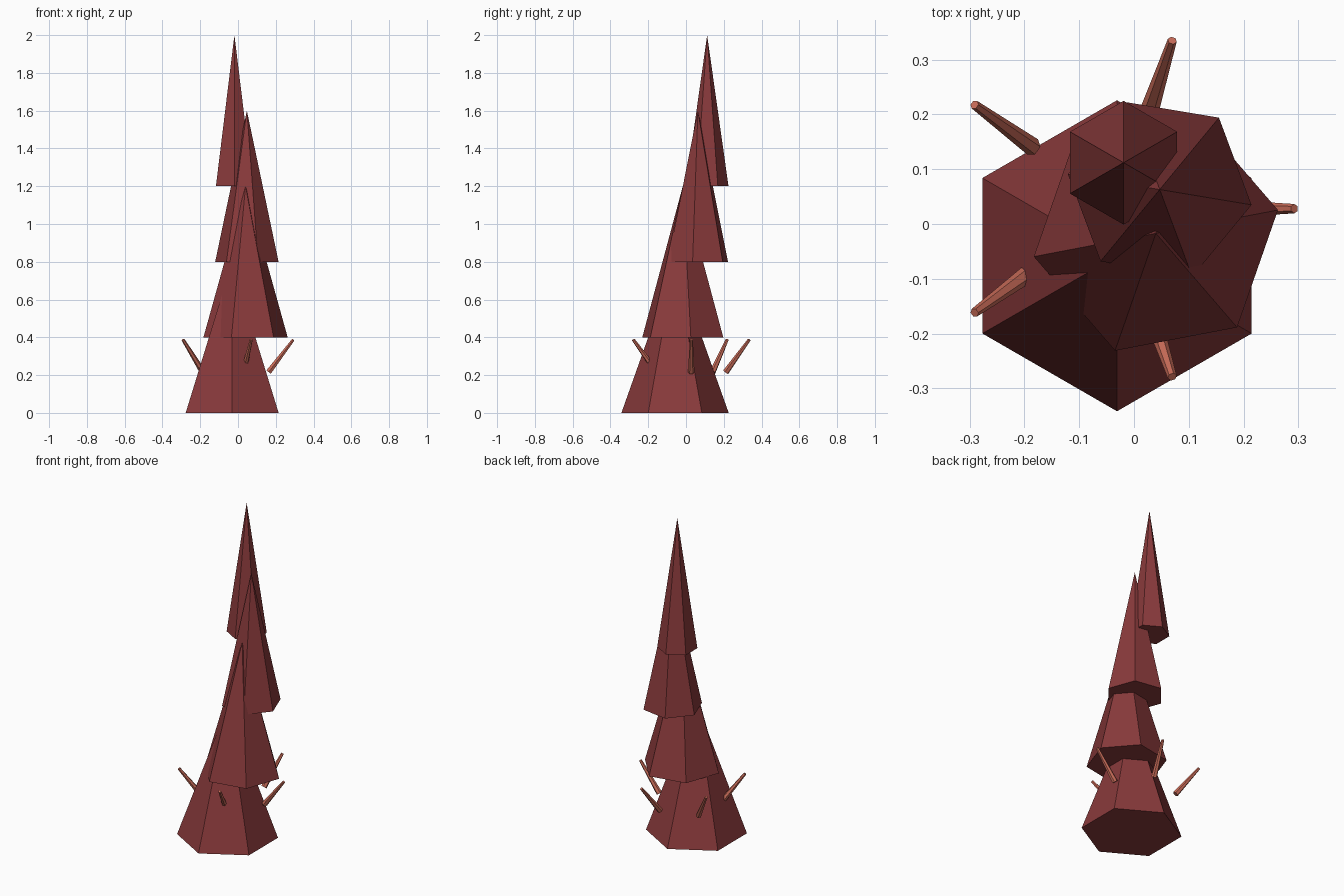
import bpy, math
from mathutils import Vector

if "Cube" in bpy.data.objects:
    bpy.data.objects.remove(bpy.data.objects["Cube"])


def material(name, color):
    m = bpy.data.materials.new(name)
    m.diffuse_color = (*color, 1)
    m.use_nodes = True
    m.node_tree.nodes["Principled BSDF"].inputs["Base Color"].default_value = m.diffuse_color
    return m


foliage = material("dark red", (0.25, 0.042, 0.044))
bark = material("copper brown", (0.59, 0.15, 0.10))


def cone(name, p0, p1, r0, r1, spin, mat):
    """Six-sided cone running from p0 to p1; spin turns the first corner."""
    p0, p1 = Vector(p0), Vector(p1)
    axis = p1 - p0
    bpy.ops.mesh.primitive_cone_add(vertices=6, radius1=r0, radius2=r1, depth=axis.length)
    ob = bpy.context.object
    ob.name = name
    ob.location = (p0 + p1) / 2
    ob.rotation_euler = (0, math.acos(axis.normalized().z), spin)
    ob.data.materials.append(mat)
    return ob


# Four offset foliage tiers: centre x, y, base radius, angle of one corner
tiers = [(-0.031, -0.058, 0.284, 30),
         (0.040, -0.017, 0.227, 10.8),
         (0.047, 0.063, 0.170, -9.5),
         (-0.019, 0.112, 0.113, 30)]
for i, (x, y, r, a) in enumerate(tiers):
    z = 0.4 * i
    # the primitive has corners every 60 degrees starting on +y (90 = 30 mod 60)
    cone(f"foliage_tier_{i + 1}", (x, y, z), (x, y, z + 0.8), r, 0,
         math.radians(a - 30), foliage)

# Ring of five outward-leaning twigs around the lowest tier
cx, cy = -0.03, 0.028
for i in range(5):
    a = i * math.tau / 5
    c, s = math.cos(a), math.sin(a)
    cone(f"twig_{i + 1}", (cx + 0.192 * c, cy + 0.192 * s, 0.216),
         (cx + 0.323 * c, cy + 0.323 * s, 0.388), 0.017, 0.0085, a, bark)
